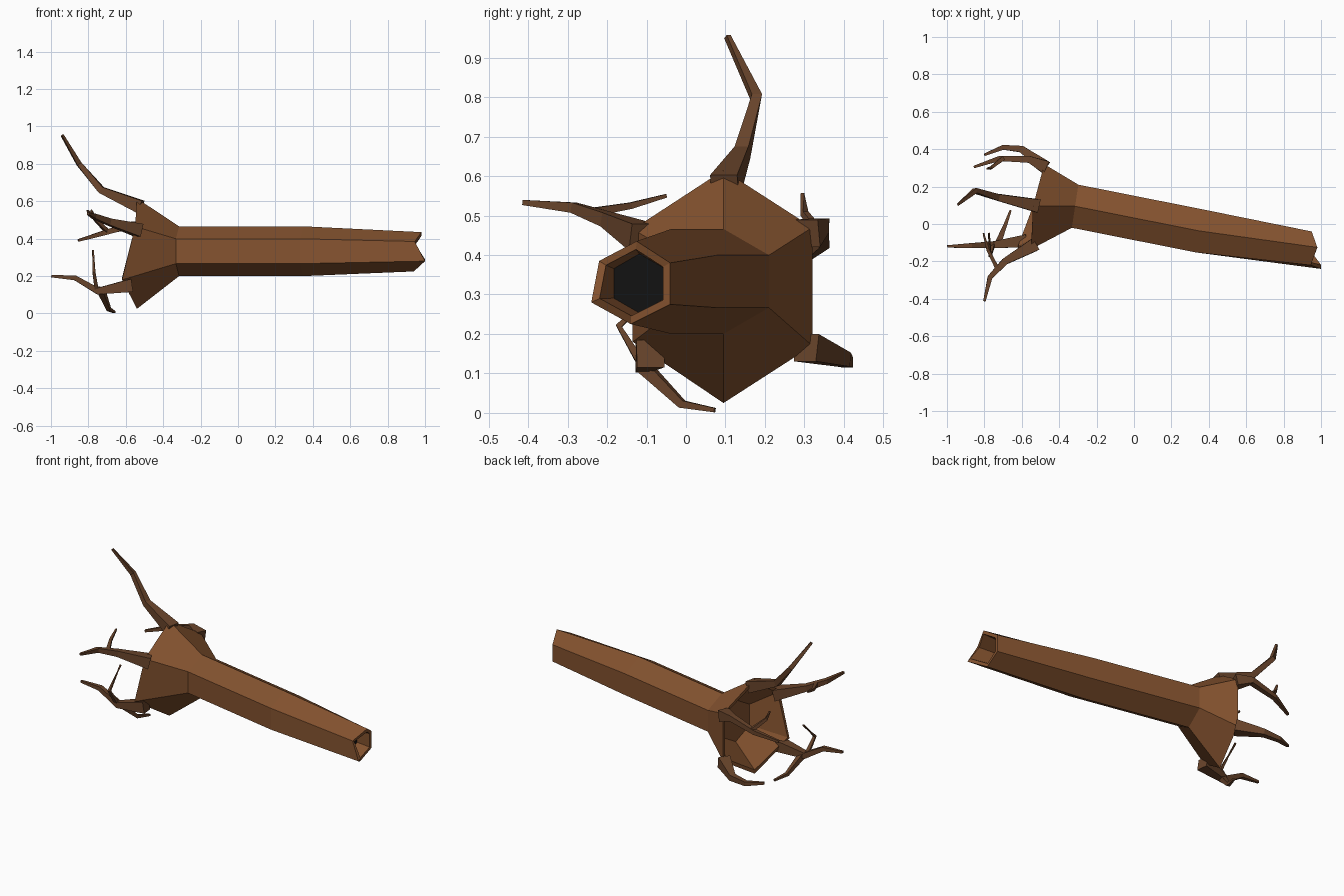
import bpy, bmesh, math
from mathutils import Vector

if "Cube" in bpy.data.objects:
    bpy.data.objects.remove(bpy.data.objects["Cube"])


def material(name, rgb):
    m = bpy.data.materials.new(name)
    m.diffuse_color = (*rgb, 1)
    m.use_nodes = True
    m.node_tree.nodes["Principled BSDF"].inputs["Base Color"].default_value = m.diffuse_color
    return m


bark = material("bark", (0.23, 0.085, 0.028))
root_bark = material("root_bark", (0.14, 0.058, 0.024))
dark = material("dark_hollow", (0.006, 0.006, 0.006))


def loft(name, rings, mats, cap_start=None, cap_end=None):
    """Skin a list of equal-length rings; caps take a material index."""
    bm = bmesh.new()
    loops = [[bm.verts.new(p) for p in r] for r in rings]
    n = len(loops[0])
    for a, b in zip(loops, loops[1:]):
        for i in range(n):
            j = (i + 1) % n
            bm.faces.new((a[i], a[j], b[j], b[i]))
    if cap_start is not None:
        bm.faces.new(loops[0][::-1]).material_index = cap_start
    if cap_end is not None:
        bm.faces.new(loops[-1]).material_index = cap_end
    bmesh.ops.recalc_face_normals(bm, faces=bm.faces)
    me = bpy.data.meshes.new(name)
    bm.to_mesh(me)
    bm.free()
    for m in mats:
        me.materials.append(m)
    ob = bpy.data.objects.new(name, me)
    bpy.context.collection.objects.link(ob)
    return ob


def hexagon(x, y, z, r, skew=0.15):
    """Six-sided ring across x, starting at the top and turning to +y."""
    return [Vector((x + skew * r * math.sin(a), y + r * math.sin(a), z + r * math.cos(a)))
            for a in (math.radians(60 * i) for i in range(6))]


def inset(ring, f, dx=0.0):
    c = sum(ring, Vector()) / len(ring)
    return [Vector((p.x + dx, c.y + (p.y - c.y) * f, c.z + (p.z - c.z) * f)) for p in ring]


# Log: root flare, two trunk rings and a jagged broken end
flare = [Vector(p) for p in ((-0.54, 0.095, 0.615), (-0.48, 0.32, 0.47), (-0.48, 0.32, 0.17),
                             (-0.54, 0.095, 0.025), (-0.62, -0.135, 0.18), (-0.55, -0.135, 0.465))]
broken = [Vector(p) for p in ((0.98, -0.125, 0.435), (0.95, -0.04, 0.38), (0.95, -0.04, 0.275),
                              (0.94, -0.14, 0.225), (1.0, -0.24, 0.28), (0.945, -0.22, 0.385))]
loft("log", [
    hexagon(-0.41, 0.095, 0.32, 0.13),          # bottom of the flare hollow
    inset(flare, 0.92),
    flare,
    hexagon(-0.315, 0.095, 0.333, 0.133),
    hexagon(0.35, -0.037, 0.333, 0.133),
    broken,
    inset(broken, 0.8),
    hexagon(0.85, -0.118, 0.328, 0.075),        # bottom of the end hollow
], [bark, dark], cap_start=0, cap_end=1)


def root(name, points, widths):
    """Tapering four-sided root along a bent path."""
    pts = [Vector(p) for p in points]
    rings = []
    for i, (p, w) in enumerate(zip(pts, widths)):
        d = (pts[min(i + 1, len(pts) - 1)] - pts[max(i - 1, 0)]).normalized()
        ref = Vector((0, 0, 1)) if abs(d.z) < 0.85 else Vector((0, 1, 0))
        u = d.cross(ref).normalized()
        v = u.cross(d)
        h = w / 2
        rings.append([p + u * a * h + v * b * h for a, b in ((1, 1), (-1, 1), (-1, -1), (1, -1))])
    loft(name, rings, [root_bark], 0, 0)


MAIN = (0.07, 0.036, 0.026, 0.013)
TWIG = (0.022, 0.016, 0.009)

# Main roots growing from the flare corners
root("top_root", [(-0.52, 0.098, 0.57), (-0.73, 0.143, 0.66), (-0.85, 0.178, 0.80),
                  (-0.94, 0.105, 0.953)], MAIN)
root("upper_front_root", [(-0.53, -0.11, 0.445), (-0.69, -0.2, 0.49), (-0.77, -0.285, 0.52),
                          (-0.80, -0.413, 0.533)], MAIN)
root("lower_front_root", [(-0.57, -0.09, 0.15), (-0.75, -0.11, 0.12), (-0.87, -0.115, 0.19),
                          (-0.998, -0.12, 0.2)], MAIN)
root("upper_back_root", [(-0.475, 0.305, 0.455), (-0.56, 0.345, 0.475), (-0.72, 0.35, 0.43),
                         (-0.855, 0.305, 0.39)], MAIN)
root("lower_back_root", [(-0.475, 0.305, 0.165), (-0.60, 0.40, 0.135), (-0.70, 0.41, 0.128),
                         (-0.80, 0.37, 0.14)], MAIN)

# Side twigs
root("upper_front_twig", [(-0.73, -0.24, 0.508), (-0.78, -0.14, 0.525), (-0.805, -0.05, 0.55)], TWIG)
root("lower_front_twig_down", [(-0.73, -0.11, 0.12), (-0.69, -0.01, 0.022),
                               (-0.66, 0.073, 0.007)], (0.034, 0.02, 0.011))
root("lower_front_twig_up", [(-0.755, -0.11, 0.12), (-0.77, -0.17, 0.22), (-0.775, -0.05, 0.335)], TWIG)
root("upper_back_twig", [(-0.70, 0.35, 0.44), (-0.765, 0.30, 0.505), (-0.785, 0.295, 0.555)], TWIG)
